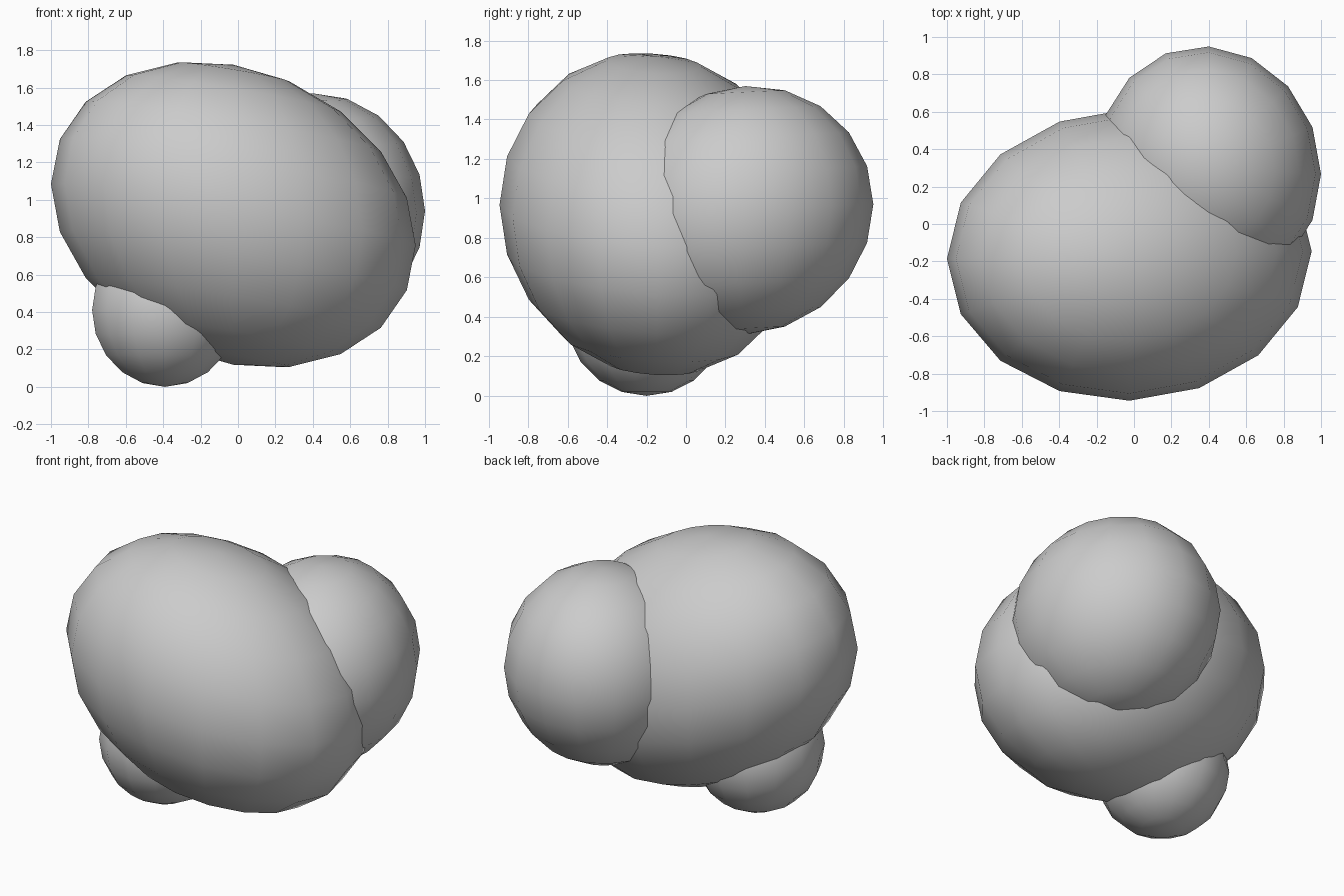
import bpy
import math
from mathutils import Matrix, Vector

cube = bpy.data.objects.get("Cube")
if cube:
    bpy.data.objects.remove(cube, do_unlink=True)

grey = bpy.data.materials.new("plain grey")
grey.use_nodes = True
colour = (0.6, 0.6, 0.6, 1)
grey.diffuse_color = colour
grey.node_tree.nodes["Principled BSDF"].inputs["Base Color"].default_value = colour


def lobe(name, centre, half, xy=0, xz=0, yz=0, segments=16, rings=10):
    """Leaning ellipsoid: half widths plus the covariance between axes."""
    a, b, c = half
    # Lower triangular factor of the shape matrix
    l21, l31 = xy / a, xz / a
    l22 = math.sqrt(b * b - l21 * l21)
    l32 = (yz - l31 * l21) / l22
    l33 = math.sqrt(c * c - l31 * l31 - l32 * l32)
    shape = Matrix(((a, 0, 0), (l21, l22, 0), (l31, l32, l33)))
    bpy.ops.mesh.primitive_uv_sphere_add(segments=segments, ring_count=rings, radius=1)
    obj = bpy.context.object
    obj.name = name
    for v in obj.data.vertices:
        v.co = shape @ v.co + Vector(centre)
    obj.data.materials.append(grey)
    bpy.ops.object.shade_smooth_by_angle(angle=math.radians(50))
    return obj


# Large front body, rear lobe and small lower lobe
lobe("main_body", (-0.025, -0.165, 0.92), (0.975, 0.78, 0.82), 0.02, -0.16, -0.04)
lobe("rear_lobe", (0.4, 0.3, 0.94), (0.6, 0.65, 0.63), -0.02, 0.0, 0.02)
lobe("lower_lobe", (-0.39, -0.2, 0.41), (0.4, 0.41, 0.41), segments=14, rings=10)
